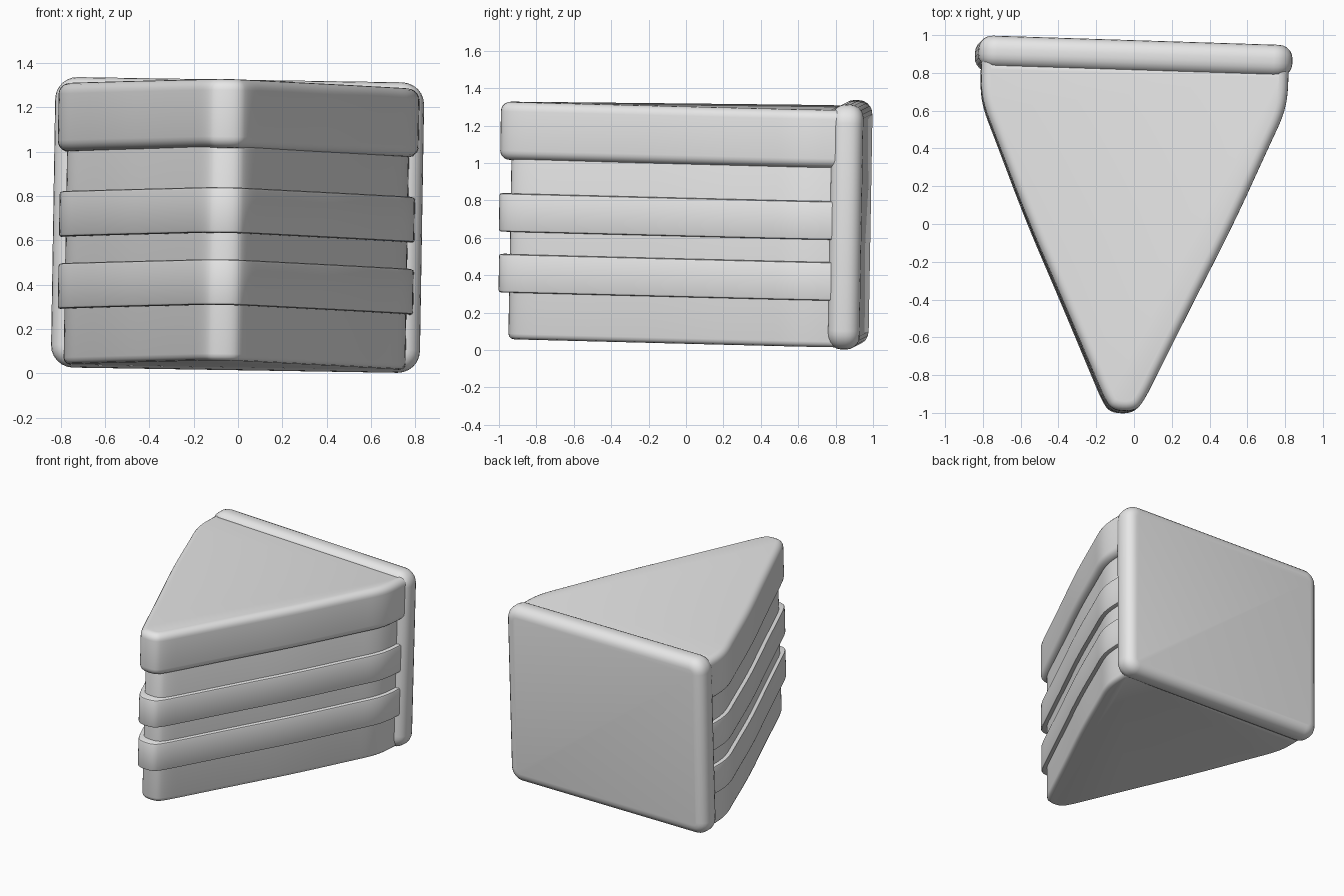
import bpy, bmesh, math
from mathutils import Matrix, Euler

if "Cube" in bpy.data.objects:
    bpy.data.objects.remove(bpy.data.objects["Cube"])

cream = bpy.data.materials.new("plain_grey")
cream.diffuse_color = (0.8, 0.8, 0.8, 1)
cream.use_nodes = True
cream.node_tree.nodes["Principled BSDF"].inputs["Base Color"].default_value = cream.diffuse_color

# The whole slice leans and turns slightly
LEAN = Matrix.Translation((-0.03, 0, 0.67)) @ Euler((-0.018, 0.016, -0.032)).to_matrix().to_4x4()
BACK = 0.84

# Right half of the wedge outline, from the tip to the back
HALF = [(0.055, -1.0), (0.10, -0.95), (0.17, -0.80), (0.355, -0.40), (0.545, 0.0),
        (0.725, 0.43), (0.79, 0.58), (0.813, 0.69), (0.813, BACK)]


def round_off(pts, times=2):
    """Corner cutting that keeps both ends."""
    for _ in range(times):
        out = [pts[0]]
        for (ax, ay), (bx, by) in zip(pts, pts[1:]):
            out += [(ax * .75 + bx * .25, ay * .75 + by * .25),
                    (ax * .25 + bx * .75, ay * .25 + by * .75)]
        pts = out + [pts[-1]]
    return pts


OUTLINE = round_off([(-x, y) for x, y in reversed(HALF)] + HALF)


def sharp_edges(bm):
    return [e for e in bm.edges if e.calc_face_angle(0) > math.radians(60)]


def bevel(bm, edges, width, segments):
    bmesh.ops.bevel(bm, geom=edges, offset=width, segments=segments, profile=0.5,
                    affect='EDGES', clamp_overlap=False)


def finish(bm, name):
    bmesh.ops.recalc_face_normals(bm, faces=bm.faces)
    bm.transform(LEAN)
    mesh = bpy.data.meshes.new(name)
    bm.to_mesh(mesh)
    bm.free()
    mesh.materials.append(cream)
    ob = bpy.data.objects.new(name, mesh)
    bpy.context.collection.objects.link(ob)
    bpy.ops.object.select_all(action='DESELECT')
    ob.select_set(True)
    bpy.context.view_layer.objects.active = ob
    bpy.ops.object.shade_smooth_by_angle(angle=math.radians(35))


def wedge(name, z0, z1, sx, sy, width, segments):
    """Wedge layer; sx narrows the sides, sy pulls the tip towards the back."""
    bm = bmesh.new()
    face = bm.faces.new([bm.verts.new((x * sx, (y - BACK) * sy + BACK, z0)) for x, y in OUTLINE])
    top = bmesh.ops.extrude_face_region(bm, geom=[face])
    bmesh.ops.translate(bm, vec=(0, 0, z1 - z0),
                        verts=[v for v in top["geom"] if isinstance(v, bmesh.types.BMVert)])
    bmesh.ops.recalc_face_normals(bm, faces=bm.faces)
    bevel(bm, sharp_edges(bm), width, segments)
    finish(bm, name)


# Sponge, two filling bands and the thick icing on top
wedge("sponge", -0.629, 0.40, 0.948, 0.967, 0.03, 3)
wedge("lower_filling", -0.379, -0.174, 0.985, 0.998, 0.012, 2)
wedge("upper_filling", -0.054, 0.151, 0.985, 1.0, 0.012, 2)
wedge("top_icing", 0.33, 0.64, 1.0, 1.0, 0.05, 5)

# Rounded slab of icing across the back
bm = bmesh.new()
bmesh.ops.create_cube(bm, size=1)
bm.transform(Matrix.Translation((0, 0.878, 0.015)) @ Matrix.Diagonal((1.664, 0.17, 1.31, 1)))
bevel(bm, [e for e in bm.edges if abs(e.verts[0].co.y - e.verts[1].co.y) > 0.1], 0.10, 6)
bevel(bm, sharp_edges(bm), 0.072, 5)
finish(bm, "back_icing")
